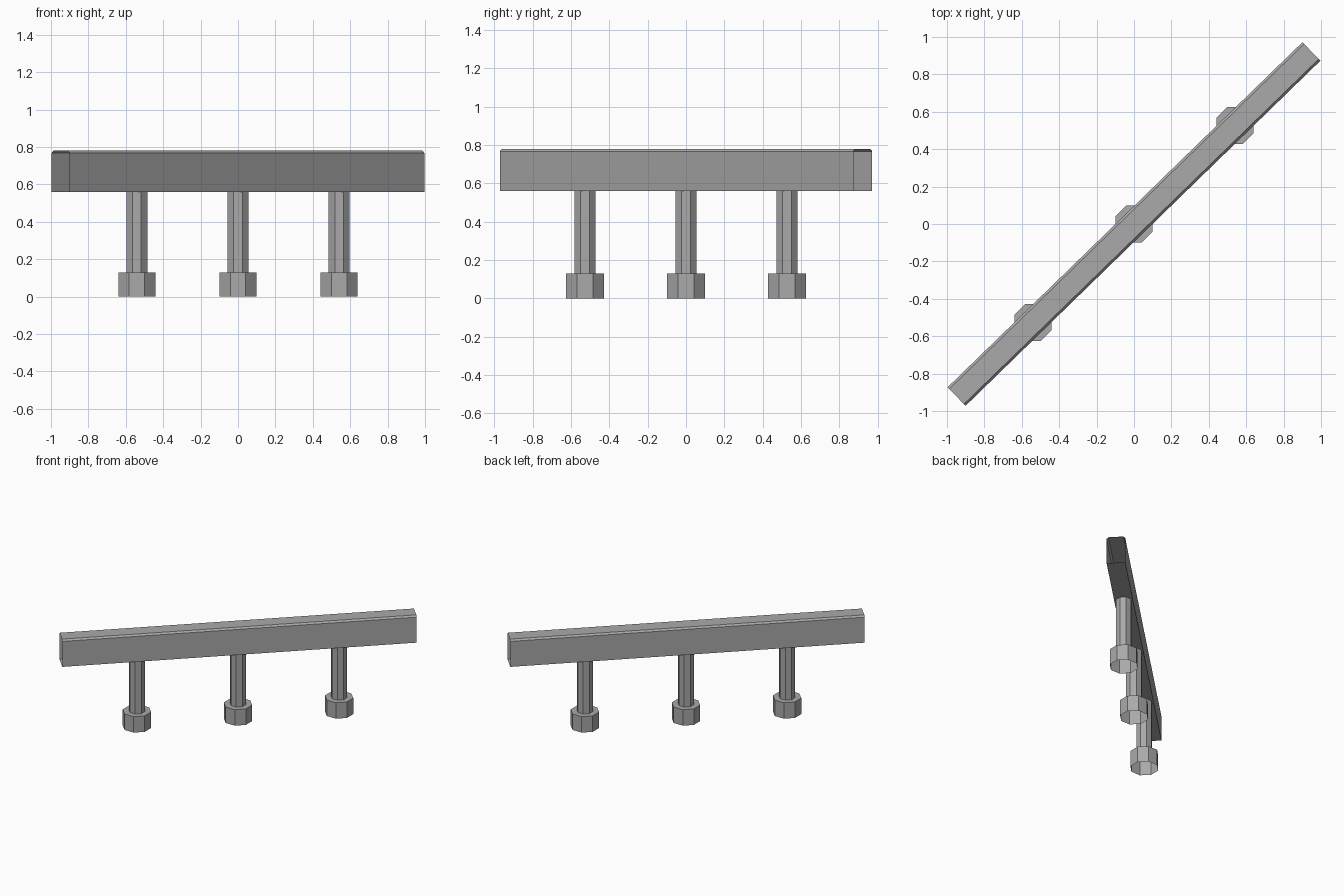
import bpy
import bmesh
import math
from mathutils import Matrix

cube = bpy.data.objects.get("Cube")
if cube:
    bpy.data.objects.remove(cube, do_unlink=True)

grey = bpy.data.materials.new("plain grey")
grey.use_nodes = True
colour = (0.40, 0.40, 0.40, 1)
grey.diffuse_color = colour
grey.node_tree.nodes["Principled BSDF"].inputs["Base Color"].default_value = colour


def make_object(name, bm, location=(0, 0, 0), turn=0):
    mesh = bpy.data.meshes.new(name)
    bmesh.ops.recalc_face_normals(bm, faces=bm.faces)
    bm.to_mesh(mesh)
    bm.free()
    mesh.materials.append(grey)
    obj = bpy.data.objects.new(name, mesh)
    obj.location = location
    obj.rotation_euler.z = turn
    bpy.context.collection.objects.link(obj)
    return obj


def octagon_tube(name, x, y, bottom, top, width, capped):
    """Eight-sided upright tube, open below, flat sides on the axes."""
    bm = bmesh.new()
    step = math.pi / 4
    radius = width / 2 / math.cos(step / 2)
    bmesh.ops.create_cone(bm, cap_ends=True, segments=8, radius1=radius,
                          radius2=radius, depth=top - bottom,
                          matrix=Matrix.Rotation(step / 2, 4, "Z"))
    bm.normal_update()
    caps = [f for f in bm.faces
            if f.normal.z < -0.9 or (f.normal.z > 0.9 and not capped)]
    bmesh.ops.delete(bm, geom=caps, context="FACES_ONLY")
    return make_object(name, bm, (x, y, (bottom + top) / 2))


# Rail: a chamfered hollow section with open ends, laid diagonally
half_length, half_width, chamfer = 1.323, 0.069, 0.013
low, high = 0.56, 0.78
profile = [(-half_width, low), (half_width, low),
           (half_width, high - chamfer), (half_width - chamfer, high),
           (chamfer - half_width, high), (-half_width, high - chamfer)]
bm = bmesh.new()
near, far = [[bm.verts.new((x, y, z)) for y, z in profile]
             for x in (-half_length, half_length)]
for i in range(len(profile)):
    j = (i + 1) % len(profile)
    bm.faces.new((near[i], near[j], far[j], far[i]))
make_object("rail", bm, turn=math.radians(44.2))

# Three posts, each standing in a wider octagonal foot
for place, side in (("front", -1), ("middle", 0), ("back", 1)):
    x, y = side * 0.541, side * 0.527
    octagon_tube(place + "_post", x, y, 0.13, low, 0.112, False)
    octagon_tube(place + "_foot", x, y, 0, 0.13, 0.198, True)
